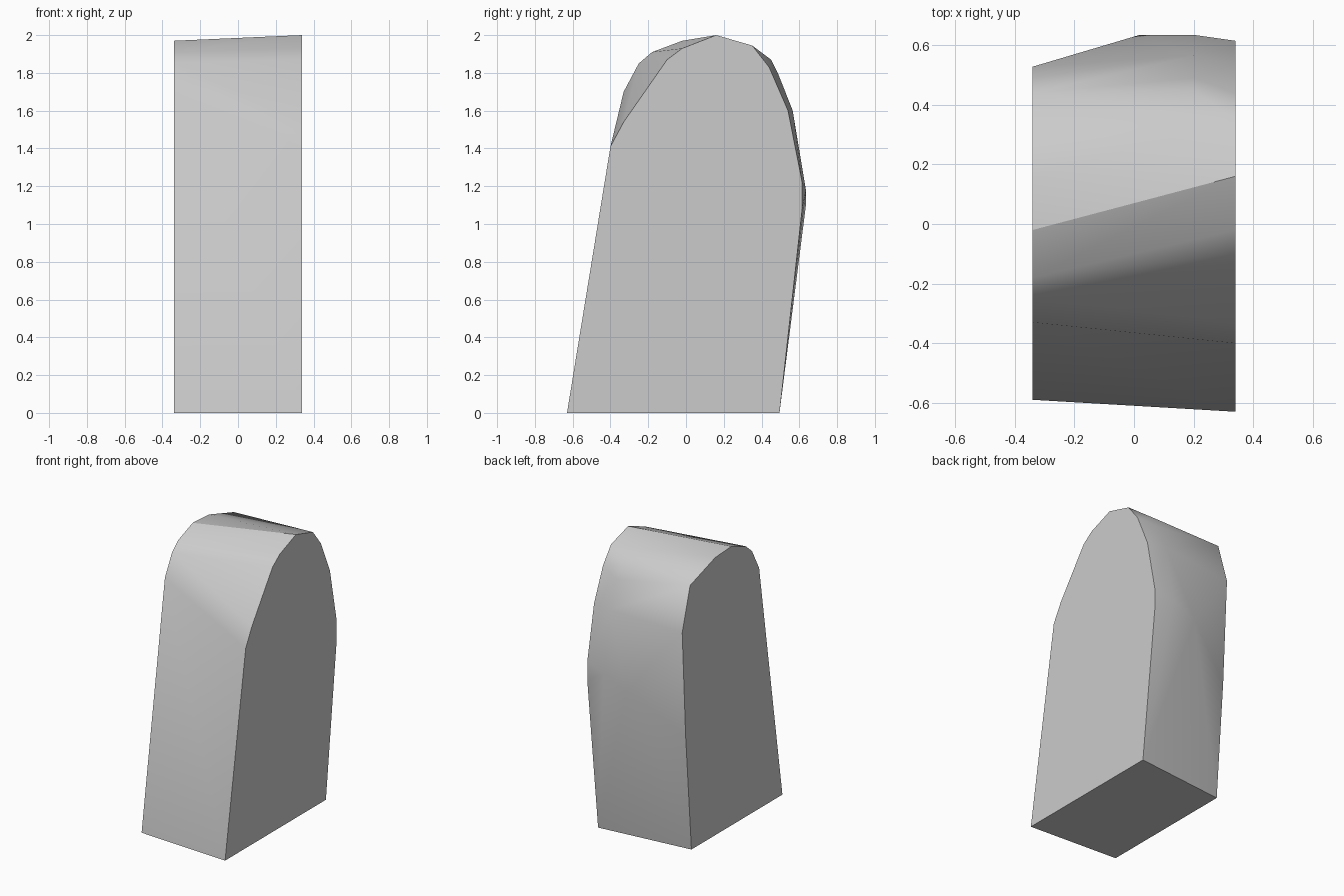
import bpy
import bmesh
import math

cube = bpy.data.objects.get("Cube")
if cube:
    bpy.data.objects.remove(cube, do_unlink=True)

grey = bpy.data.materials.new("stone_grey")
grey.use_nodes = True
colour = (0.6, 0.6, 0.6, 1.0)
grey.diffuse_color = colour
grey.node_tree.nodes["Principled BSDF"].inputs["Base Color"].default_value = colour

HALF_WIDTH = 0.34

# Side outlines (y, z), from front base over the crown to back base
left_outline = [(-.63, 0), (-.40, 1.41), (-.33, 1.54), (-.10, 1.87), (-.02, 1.93),
                (.16, 2), (.35, 1.945), (.44, 1.83), (.54, 1.6), (.615, 1.22),
                (.615, 1.08), (.495, 0)]
right_outline = [(-.59, 0), (-.33, 1.70), (-.25, 1.85), (-.18, 1.91), (-.02, 1.97),
                 (.16, 1.96), (.44, 1.87), (.528, 1.57), (.49, .83), (.425, 0)]
# Bulge of the back between the two sides
back_bulge = [(.2, .45, 1.87), (.2, .49, 1.79), (.2, .565, 1.6),
              (.2, .635, 1.18), (.02, .635, 1.1)]

points = [(HALF_WIDTH, y, z) for y, z in left_outline]
points += [(-HALF_WIDTH, y, z) for y, z in right_outline]
points += back_bulge

# Wrap the outlines in one convex skin and merge the flat caps
bm = bmesh.new()
for p in points:
    bm.verts.new(p)
bmesh.ops.convex_hull(bm, input=bm.verts[:])
bmesh.ops.dissolve_limit(bm, angle_limit=math.radians(0.5),
                         verts=bm.verts[:], edges=bm.edges[:])
bmesh.ops.recalc_face_normals(bm, faces=bm.faces[:])

# Keep the crown ridge and the rims of the flat sides crisp
for e in bm.edges:
    on_crown = all(v.co.z > 1.965 for v in e.verts)
    on_rim = any(abs(f.normal.x) > 0.99 for f in e.link_faces)
    e.smooth = not (on_crown or on_rim)

mesh = bpy.data.meshes.new("rounded_block")
bm.to_mesh(mesh)
bm.free()
mesh.materials.append(grey)
block = bpy.data.objects.new("rounded_block", mesh)
bpy.context.collection.objects.link(block)

bpy.ops.object.select_all(action="DESELECT")
block.select_set(True)
bpy.context.view_layer.objects.active = block
bpy.ops.object.shade_smooth_by_angle(angle=math.radians(30), keep_sharp_edges=True)
